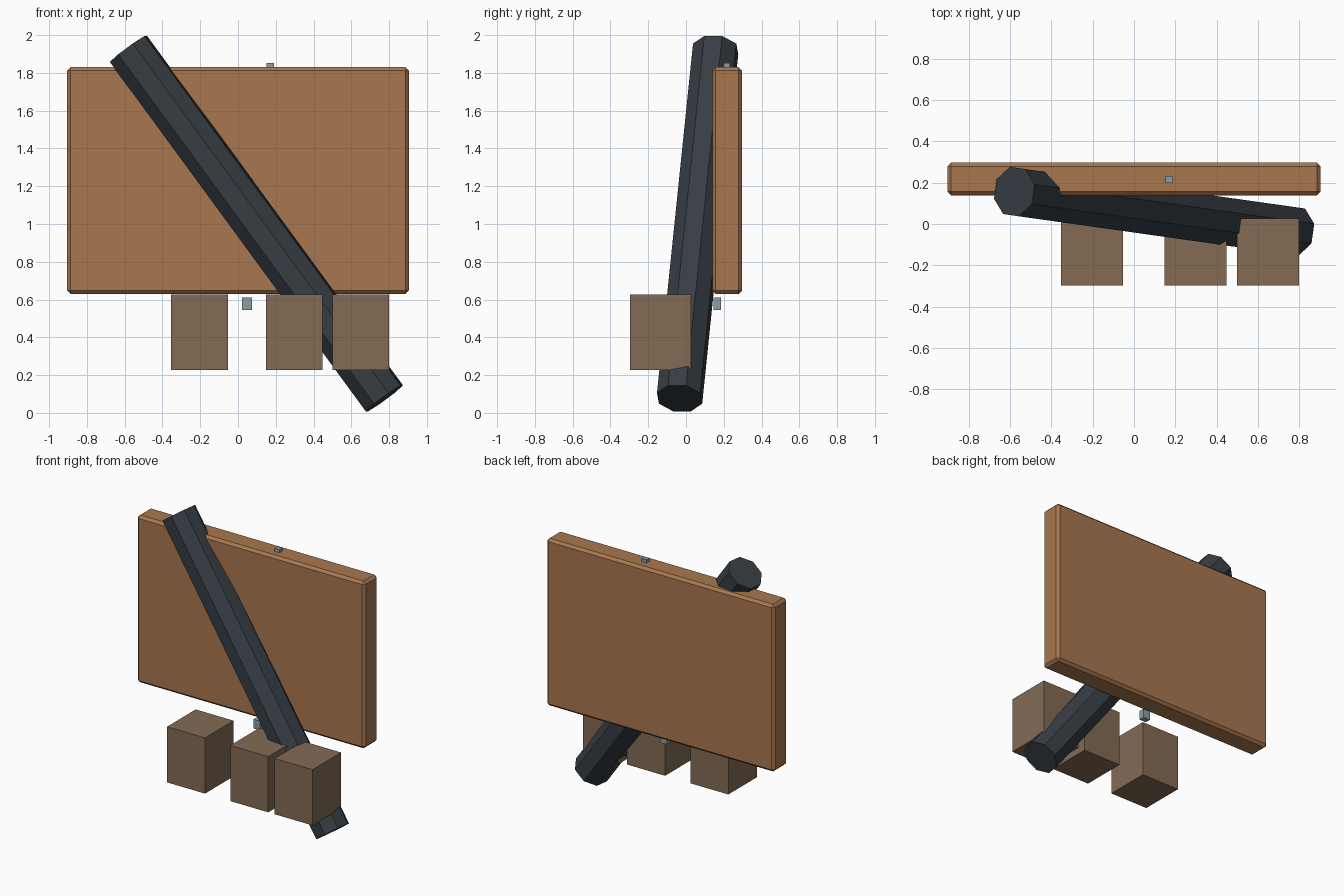
import bpy, bmesh, math
from mathutils import Vector

if "Cube" in bpy.data.objects:
    bpy.data.objects.remove(bpy.data.objects["Cube"])


def material(name, rgb):
    m = bpy.data.materials.new(name)
    lin = [((c / 255 + 0.055) / 1.055) ** 2.4 for c in rgb]
    m.diffuse_color = (*lin, 1)
    m.use_nodes = True
    m.node_tree.nodes["Principled BSDF"].inputs["Base Color"].default_value = m.diffuse_color
    return m


WOOD = material("warm wood", (168, 119, 79))
CRATE = material("dull brown", (132, 107, 84))
DARK = material("dark slate", (54, 61, 67))
GREY = material("pale steel", (140, 156, 161))


def finish(name, bm, mat):
    bmesh.ops.recalc_face_normals(bm, faces=bm.faces)
    mesh = bpy.data.meshes.new(name)
    bm.to_mesh(mesh)
    bm.free()
    mesh.materials.append(mat)
    obj = bpy.data.objects.new(name, mesh)
    bpy.context.collection.objects.link(obj)
    return obj


def box(name, lo, hi, mat, bevel=0):
    bm = bmesh.new()
    bmesh.ops.create_cube(bm, size=1)
    lo, hi = Vector(lo), Vector(hi)
    for v in bm.verts:
        v.co = (lo + hi) / 2 + v.co * (hi - lo)
    if bevel:
        bmesh.ops.bevel(bm, geom=bm.edges[:], offset=bevel, offset_type='OFFSET',
                        segments=1, profile=0.5, affect='EDGES')
    return finish(name, bm, mat)


def rod(name, start, end, radius, sides, turn, mat):
    bm = bmesh.new()
    start, end = Vector(start), Vector(end)
    d = (end - start).normalized()
    u = Vector((0, 1, 0)).cross(d).normalized()
    if u.z < 0:
        u.negate()
    w = d.cross(u)
    if w.y < 0:
        w.negate()
    rings = []
    for c in (start, end):
        angles = [turn + math.tau * i / sides for i in range(sides)]
        rings.append([bm.verts.new(c + radius * (math.cos(a) * u + math.sin(a) * w))
                      for a in angles])
    a, b = rings
    bm.faces.new(a)
    bm.faces.new(b)
    for i in range(sides):
        j = (i + 1) % sides
        bm.faces.new((a[i], a[j], b[j], b[i]))
    return finish(name, bm, mat)


# Bevelled upright panel
box("panel", (-0.905, 0.139, 0.63), (0.905, 0.297, 1.83), WOOD, 0.018)

# Octagonal pole leaning diagonally through the panel and crates
rod("leaning_pole", (0.775, -0.034, 0.077), (-0.58, 0.157, 1.927),
    0.125, 8, math.radians(16), DARK)

# Row of crates
for i, x in enumerate((-0.355, 0.147, 0.499)):
    box(f"crate_{i + 1}", (x, -0.297, 0.226), (x + 0.301, 0.027, 0.626), CRATE)

# Small metal fittings above and below the panel
box("top_fitting", (0.152, 0.199, 1.79), (0.19, 0.233, 1.853), GREY)
box("lower_fitting", (0.02, 0.146, 0.545), (0.074, 0.186, 0.61), GREY)
